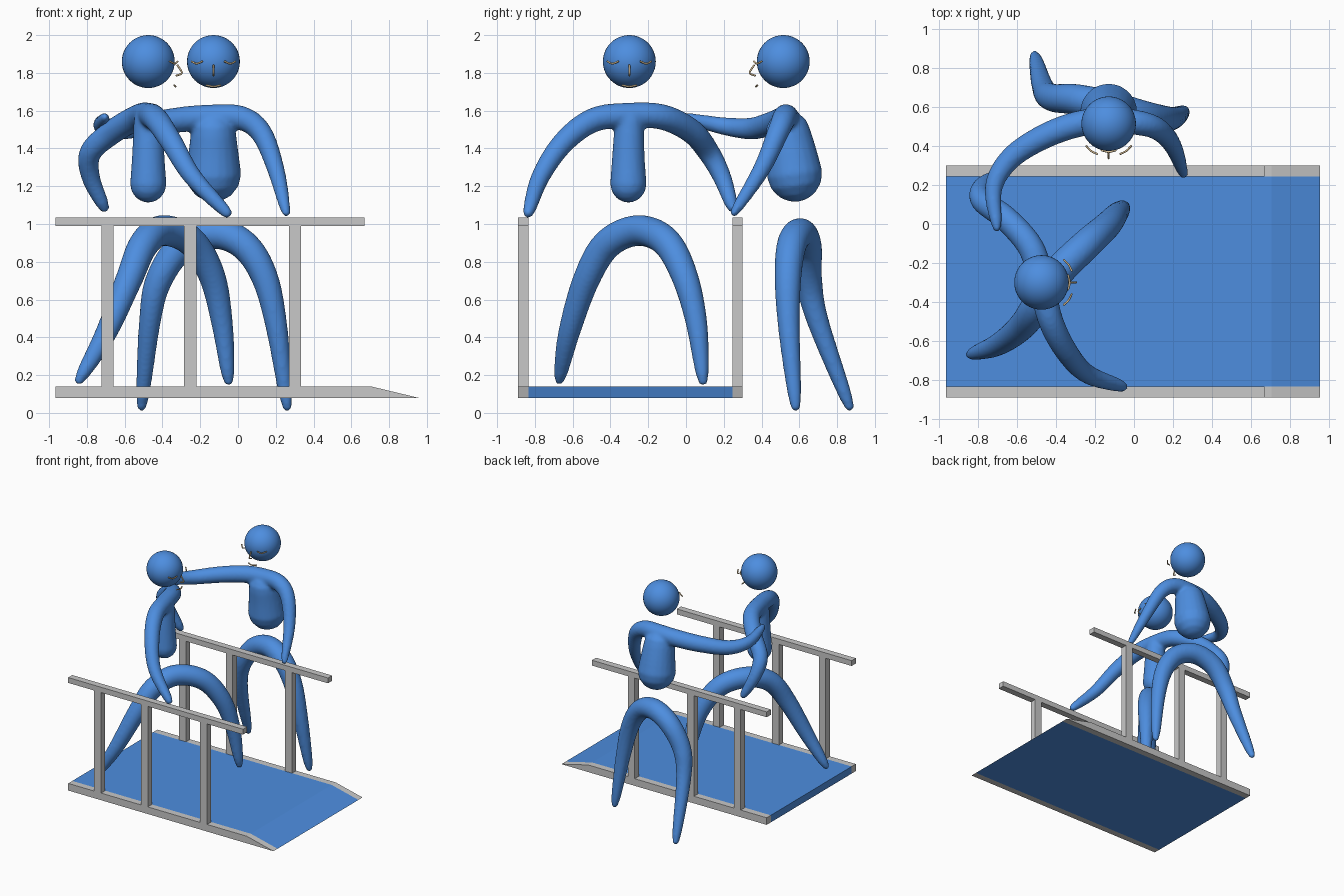
import bpy, bmesh, math
from mathutils import Vector, Matrix

default = bpy.data.objects.get("Cube")
if default:
    bpy.data.objects.remove(default, do_unlink=True)


def material(name, colour):
    mat = bpy.data.materials.new(name)
    mat.use_nodes = True
    mat.diffuse_color = (*colour, 1)
    mat.node_tree.nodes["Principled BSDF"].inputs["Base Color"].default_value = (*colour, 1)
    return mat


BLUE = material("blue", (.075, .27, .74))
GREY = material("light grey", (.58, .58, .58))
TAN = material("tan", (.72, .55, .32))


def finish(name, bm, mat, smooth=False):
    """Turn a bmesh into a named, coloured object."""
    bmesh.ops.recalc_face_normals(bm, faces=bm.faces)
    mesh = bpy.data.meshes.new(name)
    bm.to_mesh(mesh)
    bm.free()
    mesh.materials.append(mat)
    for poly in mesh.polygons:
        poly.use_smooth = smooth
    obj = bpy.data.objects.new(name, mesh)
    bpy.context.collection.objects.link(obj)
    return obj


def spline(points, steps):
    """Smooth path through the given points (Catmull-Rom)."""
    pts = [Vector(p) for p in points]
    pts = [pts[0] * 2 - pts[1]] + pts + [pts[-1] * 2 - pts[-2]]
    path = []
    for a, b, c, d in zip(pts, pts[1:], pts[2:], pts[3:]):
        for i in range(steps):
            t = i / steps
            path.append((b * 2 + (c - a) * t + (a * 2 - b * 5 + c * 4 - d) * t ** 2
                         + (b * 3 - a - c * 3 + d) * t ** 3) / 2)
    return path + [pts[-2]]


def sweep(bm, points, radius, sides=20, steps=8):
    """Add a round-ended tube; radius is a function of the 0-1 path position."""
    path = spline(points, steps)
    last = len(path) - 1
    tangents = [(path[min(i + 1, last)] - path[max(i - 1, 0)]).normalized()
                for i in range(last + 1)]
    rings = [(p, t, radius(i / last)) for i, (p, t) in enumerate(zip(path, tangents))]

    def dome(ring, direction):
        p, t, r = ring
        angles = [math.radians(a) for a in (25, 50, 70, 85)]
        return [(p + t * direction * r * math.sin(a), t, r * math.cos(a)) for a in angles]

    rings = dome(rings[0], -1)[::-1] + rings + dome(rings[-1], 1)
    side = rings[0][1].orthogonal().normalized()
    loops, previous = [], rings[0][1]
    for centre, tangent, r in rings:
        side = previous.rotation_difference(tangent) @ side
        previous = tangent
        other = tangent.cross(side)
        turns = [math.tau * k / sides for k in range(sides)]
        loops.append([bm.verts.new(centre + (side * math.cos(a) + other * math.sin(a)) * r)
                      for a in turns])
    for low, high in zip(loops, loops[1:]):
        for k in range(sides):
            n = (k + 1) % sides
            bm.faces.new((low[k], low[n], high[n], high[k]))
    bm.faces.new(loops[0])
    bm.faces.new(loops[-1])


def limb(tip, root):
    """Radius rule for a pair of limbs: thin at both tips, thick in the middle."""
    return lambda t: tip + (root - tip) * max(math.sin(math.pi * t), 0) ** .6


def body_part(name, tubes):
    """Blend overlapping tubes into one soft skin."""
    bm = bmesh.new()
    for points, radius in tubes:
        sweep(bm, points, radius)
    obj = finish(name, bm, BLUE, True)
    remesh = obj.modifiers.new("blend", 'REMESH')
    remesh.mode = 'VOXEL'
    remesh.voxel_size = .012
    remesh.use_smooth_shade = True
    soften = obj.modifiers.new("soften", 'SMOOTH')
    soften.factor = .5
    soften.iterations = 6


def head(name, centre, turn):
    """Round head with floating closed eyes, nose and mouth."""
    place = Matrix.Translation(centre) @ Matrix.Rotation(turn, 4, 'Z')
    bm = bmesh.new()
    bmesh.ops.create_uvsphere(bm, u_segments=40, v_segments=24, radius=.14)
    bm.transform(place)
    finish(name + "_head", bm, BLUE, True)
    features = {
        "nose": [(0, -.155, -.02), (0, -.178, -.06), (0, -.15, -.074)],
        "mouth": [(-.036, -.137, -.126), (0, -.145, -.132), (.036, -.137, -.126)],
    }
    for label, s in (("left", 1), ("right", -1)):
        features[label + "_eye"] = [(s * .06, -.155, 0), (s * .09, -.14, -.011),
                                    (s * .115, -.115, 0)]
    for label, points in features.items():
        bm = bmesh.new()
        sweep(bm, points, lambda t: .005, sides=8, steps=5)
        bm.transform(place)
        finish(name + "_" + label, bm, TAN, True)


# Seated-side figure, facing +x
body_part("leaning_upper_body", [
    ([(-.06, -.835, 1.06), (-.24, -.77, 1.25), (-.35, -.65, 1.43), (-.43, -.49, 1.55),
      (-.475, -.3, 1.575), (-.53, -.12, 1.565), (-.66, .03, 1.49), (-.78, .12, 1.38),
      (-.78, .19, 1.25), (-.71, .245, 1.09)], limb(.029, .068)),
    ([(-.475, -.3, 1.55), (-.475, -.305, 1.35), (-.475, -.305, 1.21)],
     lambda t: .077 + .02 * t),
])
body_part("leaning_legs", [
    ([(-.84, -.67, .175), (-.7, -.62, .42), (-.58, -.53, .7), (-.5, -.42, .89),
      (-.4, -.26, .965), (-.25, -.11, .91), (-.14, -.01, .73), (-.085, .055, .48),
      (-.05, .09, .17)], limb(.026, .082)),
])
head("leaning", (-.475, -.3, 1.86), math.pi / 2)

# Standing figure behind the railing, facing -y
body_part("standing_upper_body", [
    ([(.255, .255, 1.06), (.2, .4, 1.29), (.125, .485, 1.48), (.02, .52, 1.56),
      (-.13, .53, 1.565), (-.28, .515, 1.555), (-.46, .45, 1.53), (-.63, .34, 1.505),
      (-.72, .19, 1.52), (-.705, -.02, 1.565)], limb(.022, .068)),
    ([(-.13, .54, 1.48), (-.13, .56, 1.37), (-.13, .575, 1.265)],
     lambda t: .12 + .028 * t),
])
body_part("standing_legs", [
    ([(.26, .58, .035), (.205, .545, .45), (.14, .54, .72), (.03, .56, .89),
      (-.13, .605, .95), (-.3, .64, .88), (-.42, .65, .7), (-.467, .7, .48),
      (-.51, .865, .035)], limb(.026, .082)),
])
head("standing", (-.13, .515, 1.86), 0)


def prism(name, outline, y_low, y_high, mat):
    """Extrude a side outline (x, z) along y."""
    bm = bmesh.new()
    face = bm.faces.new([bm.verts.new((x, y_low, z)) for x, z in outline])
    grown = bmesh.ops.extrude_face_region(bm, geom=[face])["geom"]
    verts = [v for v in grown if isinstance(v, bmesh.types.BMVert)]
    bmesh.ops.translate(bm, verts=verts, vec=(0, y_high - y_low, 0))
    finish(name, bm, mat)


def block(x_low, x_high, z_low, z_high):
    return [(x_low, z_low), (x_high, z_low), (x_high, z_high), (x_low, z_high)]


# Deck with a ramped end, and a railing along each side
FRONT, BACK, THICK = -.89, .3, .055
BASE = [(-.965, .08), (.955, .08), (.705, .14), (-.965, .14)]
prism("deck", BASE, FRONT + THICK, BACK - THICK, BLUE)
for label, y in (("front", FRONT), ("back", BACK - THICK)):
    prism(label + "_sill", BASE, y, y + THICK, GREY)
    prism(label + "_handrail", block(-.965, .67, .99, 1.035), y, y + THICK, GREY)
    for number, x in enumerate((-.69, -.253, .302)):
        prism(f"{label}_post_{number + 1}", block(x - .032, x + .032, .14, .99),
              y, y + THICK, GREY)
